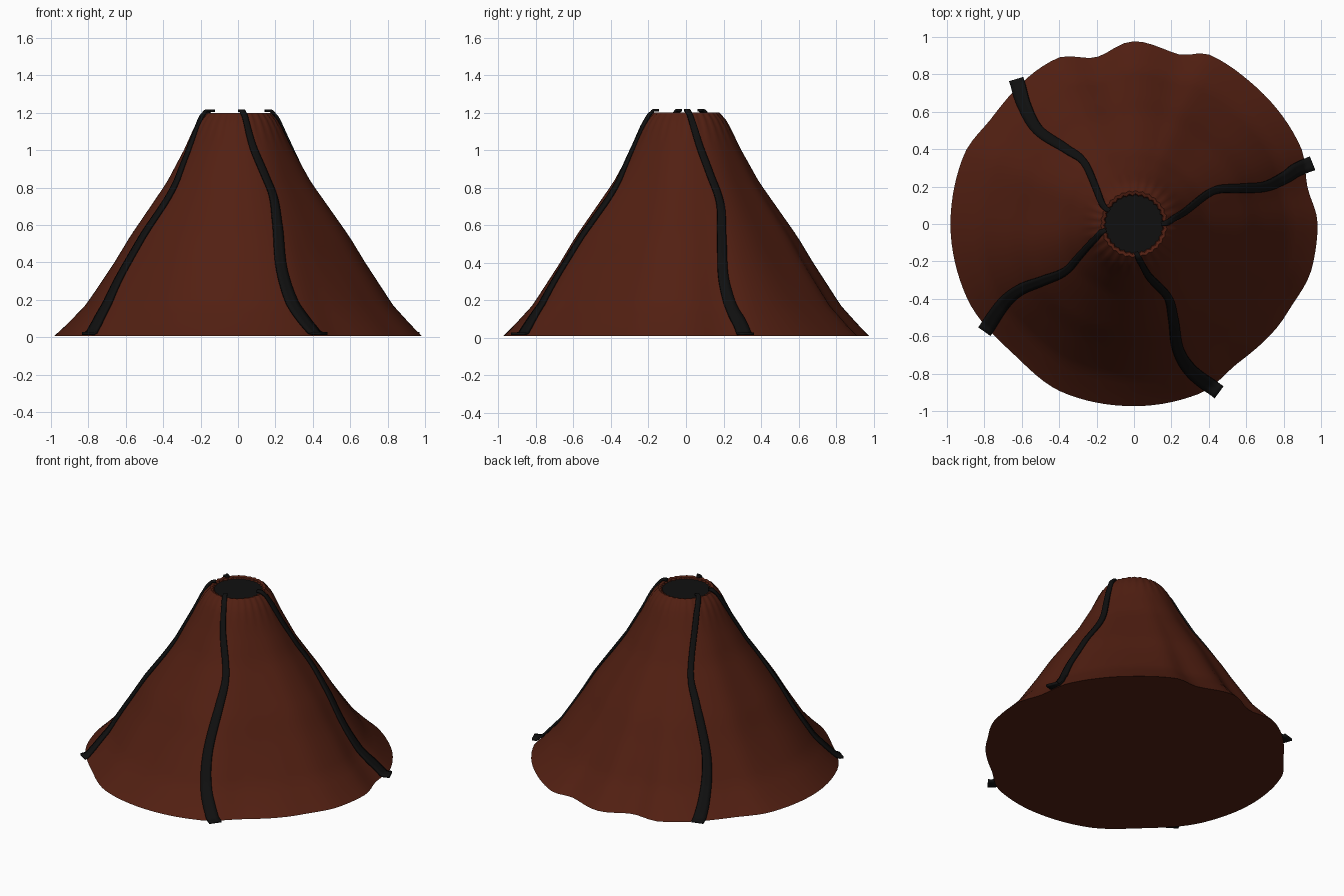
import bpy, bmesh, math
from mathutils import Vector

if "Cube" in bpy.data.objects:
    bpy.data.objects.remove(bpy.data.objects["Cube"])

SEG, ROWS, Z0, Z1 = 120, 30, 0.008, 1.2

def material(name, rgb):
    m = bpy.data.materials.new(name)
    m.diffuse_color = (*rgb, 1)
    m.use_nodes = True
    m.node_tree.nodes["Principled BSDF"].inputs["Base Color"].default_value = m.diffuse_color
    return m

ROCK = material("rock", (0.085, 0.014, 0.006))
BLACK = material("black_lava", (0.005, 0.005, 0.005))

# Slope profile (height, radius) and base outline (degrees, radius)
PROFILE = [(0, .99), (.06, .93), (.17, .83), (.4, .68), (.54, .595), (.83, .39),
           (1.0, .295), (1.12, .235), (1.17, .205), (1.2, .175)]
OUTLINE = [(-180, 1), (-157, .995), (-133, .965), (-113, .996), (-90, .992), (-69, .99),
           (-53, .945), (-30, .965), (-14, .998), (0, 1), (12, .965), (25, 1), (48, 1),
           (66, 1.01), (75, .955), (90, .995), (103, .93), (115, .995), (143, .966),
           (158, 1), (180, 1)]
GROOVES = [(52, .05), (172, .05), (-38, .05), (-105, .025)]

def lookup(table, t, smooth=False):
    for (a, ra), (b, rb) in zip(table, table[1:]):
        if t <= b:
            u = max(0, (t - a) / (b - a))
            if smooth:
                u = u * u * (3 - 2 * u)
            return ra + (rb - ra) * u
    return table[-1][1]

def radius(ang, z):
    """Radius of the rocky slope at an angle and height."""
    deg = (math.degrees(ang) + 180) % 360 - 180
    f = z / Z1
    r = lookup(PROFILE, z) * (1 + (lookup(OUTLINE, deg, True) - 1) * (1 - f) ** 1.3)
    for g, depth in GROOVES:
        d = (deg - g + 180) % 360 - 180
        r *= 1 - depth * math.exp(-(d / 17) ** 2) * math.sin(math.pi * f)
    ripple = max(0, (f - .85) / .15)
    return r + .004 * ripple * math.sin(30 * ang)

def height(x, y):
    """Height of the slope above a plan position."""
    ang, r = math.atan2(y, x), math.hypot(x, y)
    lo, hi = Z0, Z1
    for _ in range(24):
        mid = (lo + hi) / 2
        if radius(ang, mid) > r:
            lo = mid
        else:
            hi = mid
    return lo

def make_object(name, bm, mat, angle=50):
    me = bpy.data.meshes.new(name)
    bmesh.ops.recalc_face_normals(bm, faces=bm.faces)
    bm.to_mesh(me)
    bm.free()
    me.materials.append(mat)
    ob = bpy.data.objects.new(name, me)
    bpy.context.collection.objects.link(ob)
    bpy.ops.object.select_all(action='DESELECT')
    ob.select_set(True)
    bpy.context.view_layer.objects.active = ob
    bpy.ops.object.shade_smooth_by_angle(angle=math.radians(angle))
    return ob

# Mountain: slope rows, rounded crater lip, closed underside
bm = bmesh.new()
angles = [2 * math.pi * i / SEG for i in range(SEG)]
rings = []
for k in range(ROWS + 1):
    z = Z0 + (Z1 - Z0) * k / ROWS
    rings.append([bm.verts.new((radius(a, z) * math.cos(a), radius(a, z) * math.sin(a), z))
                  for a in angles])
for lip_r, lip_z in ((.158, 1.195), (.145, 1.165)):
    rings.append([bm.verts.new(((lip_r + .005 * math.sin(30 * a)) * math.cos(a),
                                (lip_r + .005 * math.sin(30 * a)) * math.sin(a), lip_z))
                  for a in angles])
for low, up in zip(rings, rings[1:]):
    for i in range(SEG):
        j = (i + 1) % SEG
        bm.faces.new((low[i], low[j], up[j], up[i]))
bm.faces.new(rings[0][::-1])
make_object("mountain", bm, ROCK)

# Crater pool
bm = bmesh.new()
bmesh.ops.create_circle(bm, cap_ends=True, segments=64, radius=.155)
bmesh.ops.translate(bm, verts=bm.verts, vec=(0, 0, 1.185))
make_object("crater_pool", bm, BLACK)

# Lava streams: plan paths draped over the slope
STREAMS = {
    "front": [(.01, -.15), (.03, -.19), (.08, -.28), (.18, -.39), (.21, -.51), (.235, -.67),
              (.31, -.79), (.455, -.9)],
    "right": [(.145, 0), (.18, .01), (.27, .065), (.42, .175), (.56, .19), (.7, .2),
              (.81, .25), (.87, .29), (.955, .325)],
    "back": [(-.13, .07), (-.17, .11), (-.26, .32), (-.36, .4), (-.51, .5), (-.585, .63),
             (-.63, .775)],
    "left": [(-.15, -.03), (-.19, -.06), (-.29, -.17), (-.37, -.255), (-.49, -.305),
             (-.61, -.353), (-.7, -.43), (-.8, -.575)],
}

def smooth_path(pts, n=8):
    p = [Vector(q) for q in pts]
    p = [2 * p[0] - p[1]] + p + [2 * p[-1] - p[-2]]
    out = []
    for a, b, c, d in zip(p, p[1:], p[2:], p[3:]):
        for s in range(n):
            t = s / n
            out.append(.5 * (2 * b + (c - a) * t + (2 * a - 5 * b + 4 * c - d) * t * t
                             + (3 * b - a - 3 * c + d) * t ** 3))
    return out + [p[-2]]

for name, pts in STREAMS.items():
    path = smooth_path(pts)
    bm = bmesh.new()
    rows = []
    for i, p in enumerate(path):
        tan = (path[min(i + 1, len(path) - 1)] - path[max(i - 1, 0)]).normalized()
        side = Vector((-tan.y, tan.x))
        half = .012 + .028 * (i / (len(path) - 1)) ** 1.3
        row = []
        for s in (-1, -.33, .33, 1):
            q = p + side * half * s
            row.append(bm.verts.new((q.x, q.y, height(q.x, q.y) + .012)))
        rows.append(row)
    for a, b in zip(rows, rows[1:]):
        for k in range(3):
            bm.faces.new((a[k], a[k + 1], b[k + 1], b[k]))
    ob = make_object(name + "_lava_stream", bm, BLACK)
    mod = ob.modifiers.new("thickness", 'SOLIDIFY')
    mod.thickness = .014
    mod.offset = 0
